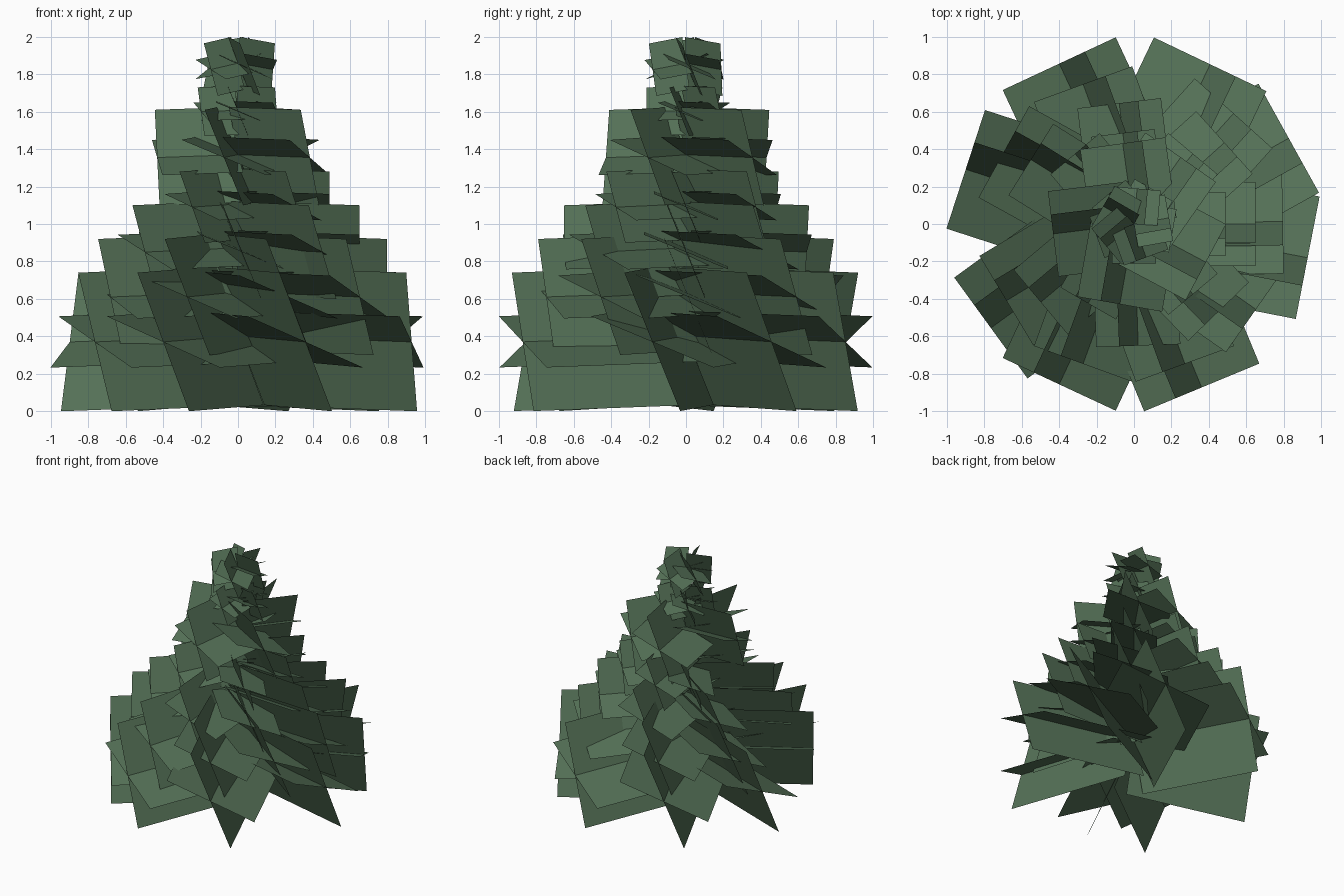
import bpy
from math import sin, cos, radians

if "Cube" in bpy.data.objects:
    bpy.data.objects.remove(bpy.data.objects["Cube"])

green = bpy.data.materials.new("needle_green")
green.diffuse_color = (0.09, 0.165, 0.095, 1)
green.use_nodes = True
green.node_tree.nodes["Principled BSDF"].inputs["Base Color"].default_value = green.diffuse_color

# Each tier: outer height, reach, half height of the steep card, droop, branch angles
TIERS = [
    (0.37, 0.945, 0.37, 0.035, (29, 64.5, 115, 162, 216, 245, 292.5, 349)),
    (0.61, 0.795, 0.31, 0.035, (1, 48, 110, 151, 211, 250, 290, 325)),
    (0.85, 0.65, 0.25, 0.035, (0, 42, 97, 148, 220, 272, 314)),
    (1.09, 0.49, 0.19, 0.035, (0, 50, 97, 130, 240, 310)),
    (1.355, 0.435, 0.255, 0.035, (-28, 55, 98, 187, 260)),
    (1.60, 0.21, 0.13, 0.035, (-10, 60, 130, 200, 270)),
    (1.825, 0.19, 0.14, 0.18, (10, 85, 150, 220, 290)),
]


def tier_mesh(name, z, reach, h, slope, angles):
    verts, faces = [], []
    for a in angles:
        c, s = cos(radians(a)), sin(radians(a))
        # Two crossed cards, rolled 22.5 and 67.5 degrees about the branch
        for t, dz in ((0.9 * h, -0.37 * h), (0.41 * h, -h)):
            n = len(verts)
            for r, k in ((0, -1), (reach, -1), (reach, 1), (0, 1)):
                verts.append((r * c - k * t * s, r * s + k * t * c,
                              z + slope * (reach - r) + k * dz))
            faces.append((n + 3, n + 2, n + 1, n))
    me = bpy.data.meshes.new(name)
    me.from_pydata(verts, [], faces)
    me.materials.append(green)
    ob = bpy.data.objects.new(name, me)
    bpy.context.collection.objects.link(ob)


# Branch tiers from bottom to tip
for i, tier in enumerate(TIERS):
    tier_mesh(f"branch_tier_{i + 1}", *tier)
